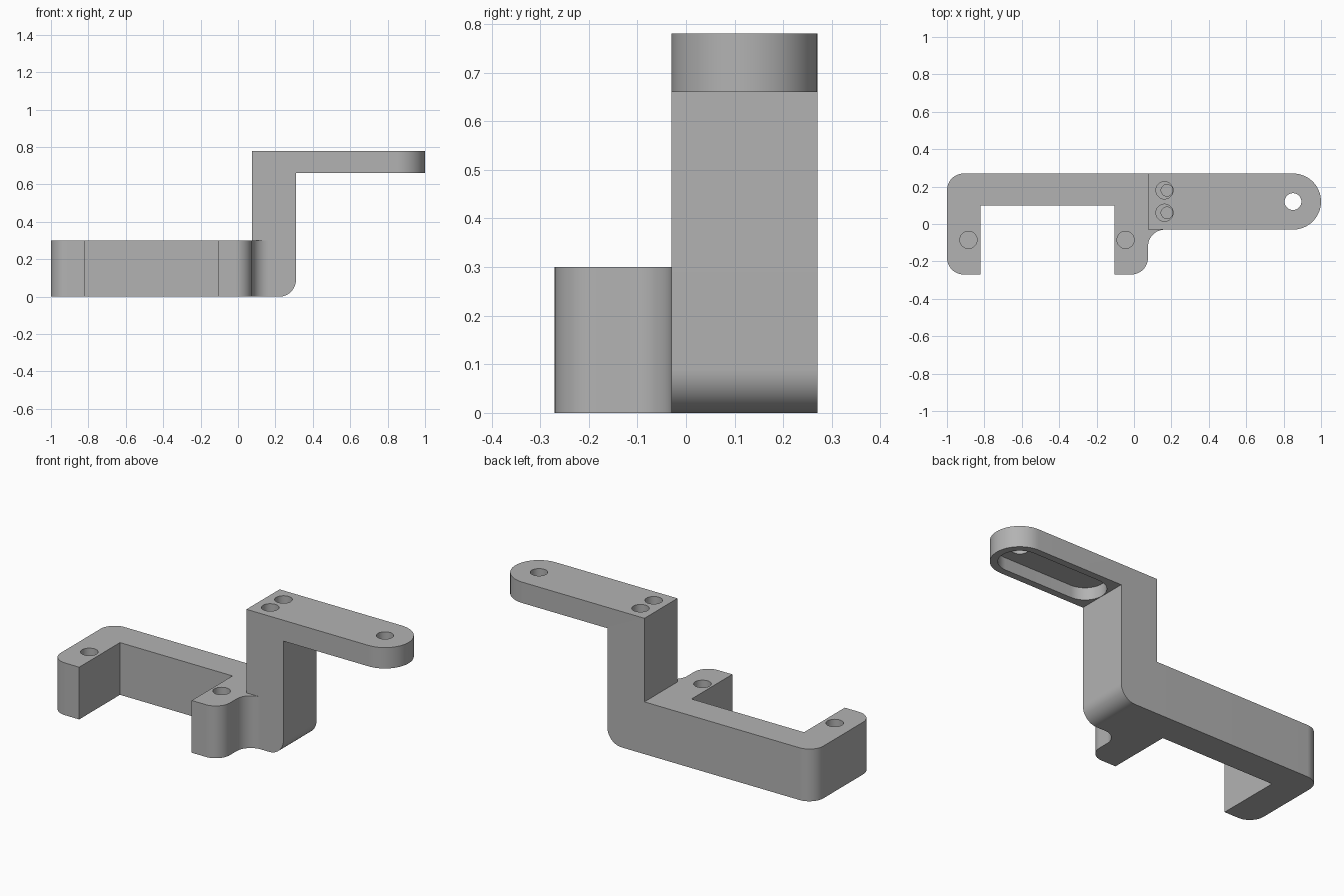
import bpy
import bmesh
from math import pi
from mathutils import Vector

cube = bpy.data.objects.get("Cube")
if cube:
    bpy.data.objects.remove(cube, do_unlink=True)

grey = bpy.data.materials.new("plain grey")
grey.use_nodes = True
grey.diffuse_color = (0.45, 0.45, 0.45, 1)
grey.node_tree.nodes["Principled BSDF"].inputs["Base Color"].default_value = (0.45, 0.45, 0.45, 1)


def rounded(corners, steps=16):
    """Outline from (x, y, radius) corners, with each corner filleted."""
    out = []
    for i, (x, y, r) in enumerate(corners):
        p = Vector((x, y))
        if not r:
            out.append(p)
            continue
        a = (Vector(corners[i - 1][:2]) - p).normalized()
        b = (Vector(corners[(i + 1) % len(corners)][:2]) - p).normalized()
        centre = p + (a + b) * r
        for k in range(steps + 1):
            t = Vector((-b.x, -b.y)).slerp(Vector((-a.x, -a.y)), k / steps)
            q = centre + t * r
            if not out or (q - out[-1]).length > 1e-4:
                out.append(q)
    return out


def prism(name, outline, low, high, axis="Z"):
    """Extrude an outline along Z, or an x-z outline along Y."""
    place = (lambda p: (p.x, p.y, low)) if axis == "Z" else (lambda p: (p.x, low, p.y))
    bm = bmesh.new()
    face = bm.faces.new([bm.verts.new(place(p)) for p in outline])
    grown = bmesh.ops.extrude_face_region(bm, geom=[face])
    move = Vector((0, 0, high - low)) if axis == "Z" else Vector((0, high - low, 0))
    bmesh.ops.translate(bm, vec=move, verts=[g for g in grown["geom"] if isinstance(g, bmesh.types.BMVert)])
    bmesh.ops.recalc_face_normals(bm, faces=bm.faces)
    mesh = bpy.data.meshes.new(name)
    bm.to_mesh(mesh)
    bm.free()
    mesh.materials.append(grey)
    obj = bpy.data.objects.new(name, mesh)
    bpy.context.collection.objects.link(obj)
    return obj


def combine(target, tool, operation):
    """Apply a boolean and discard the tool."""
    mod = target.modifiers.new(operation, "BOOLEAN")
    mod.object, mod.operation, mod.solver = tool, operation, "EXACT"
    bpy.context.view_layer.objects.active = target
    bpy.ops.object.modifier_apply(modifier=mod.name)
    bpy.data.objects.remove(tool, do_unlink=True)


def hole(target, x, y, r, low, high):
    square = [(x - r, y - r, r), (x + r, y - r, r), (x + r, y + r, r), (x - r, y + r, r)]
    outline = rounded(square, 8)
    combine(target, prism("hole_cutter", outline[:-1], low, high), "DIFFERENCE")


# Upright post with its arm, trimmed to a rounded end in plan
R = 0.09
bracket = prism("offset_bracket", rounded([
    (0.075, 0, 0), (0.31, 0, R), (0.31, 0.66, 0),
    (1.1, 0.66, 0), (1.1, 0.78, 0), (0.075, 0.78, 0)]), -0.1, 0.4, "Y")
plan = rounded([(0, -0.03, 0), (1, -0.03, 0.15), (1, 0.27, 0.15), (0, 0.27, 0)])
combine(bracket, prism("arm_plan", plan, -0.2, 1), "INTERSECT")

# U-shaped clamp base, with a concave fillet into the post
base = prism("clamp_base", rounded([
    (-1, -0.27, R), (-0.82, -0.27, 0), (-0.82, 0.1, 0), (-0.105, 0.1, 0),
    (-0.105, -0.27, 0), (0.075, -0.27, R), (0.075, -0.03, R),
    (0.18, -0.03, 0), (0.18, 0.27, 0), (-1, 0.27, R)]), 0, 0.3)
combine(bracket, base, "UNION")

# Long recess under the arm
slot = rounded([(0.312, 0.01, 0.11), (0.96, 0.01, 0.11), (0.96, 0.23, 0.11), (0.312, 0.23, 0.11)])
if (slot[0] - slot[-1]).length < 1e-4:
    slot.pop()
combine(bracket, prism("slot_cutter", slot, 0.6, 0.73), "DIFFERENCE")

# Screw holes in the arm, the clamp legs and the post
hole(bracket, 0.85, 0.12, 0.045, 0.7, 0.9)
for x in (-0.885, -0.045):
    hole(bracket, x, -0.085, 0.046, 0.1, 0.4)
for y in (0.06, 0.18):
    hole(bracket, 0.163, y, 0.046, 0.66, 0.9)
    hole(bracket, 0.176, y, 0.031, 0.4, 0.7)

bpy.ops.object.select_all(action="DESELECT")
bracket.select_set(True)
bpy.context.view_layer.objects.active = bracket
bpy.ops.object.shade_smooth_by_angle(angle=pi / 6)
